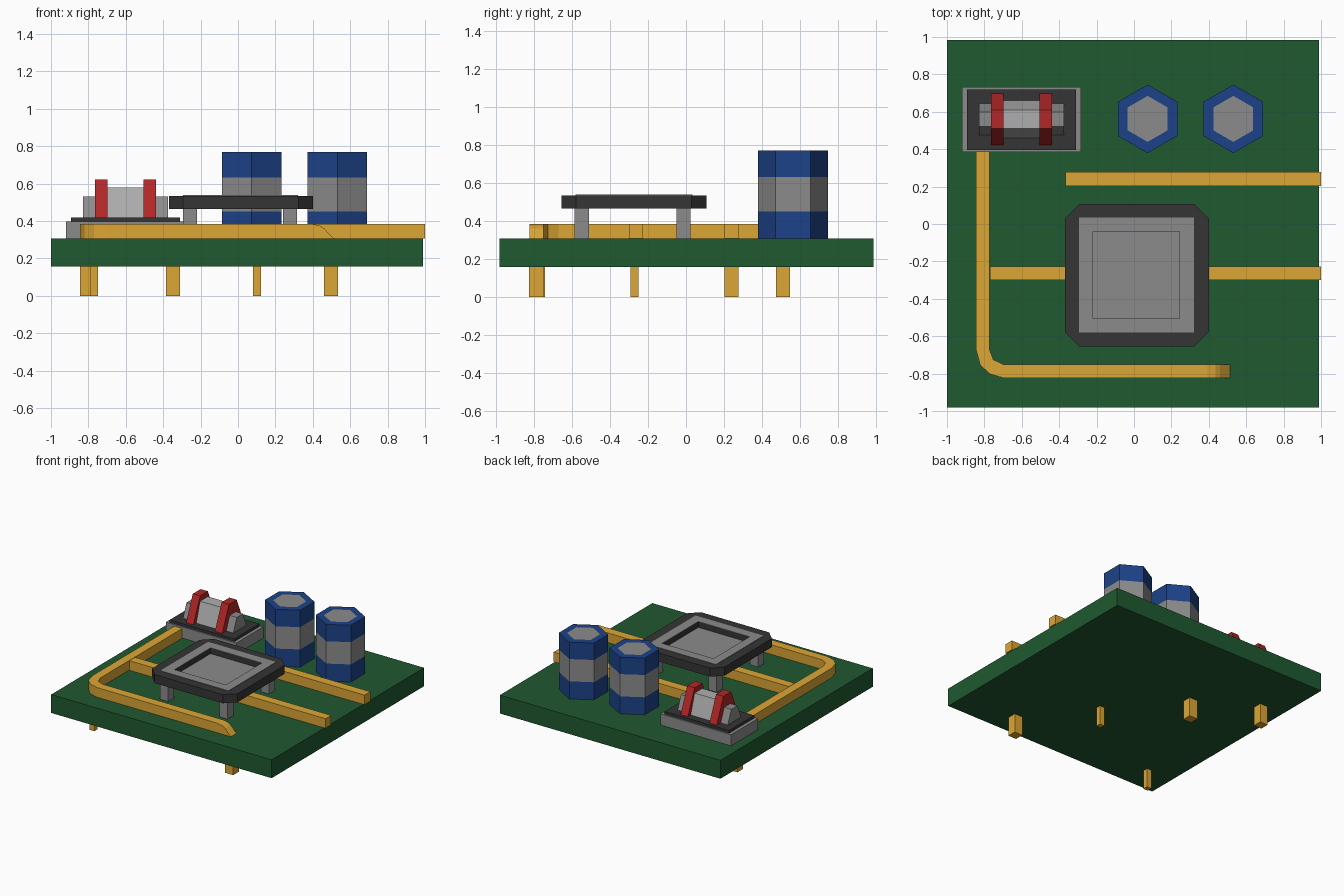
import bpy, bmesh, math

if "Cube" in bpy.data.objects:
    bpy.data.objects.remove(bpy.data.objects["Cube"])


def material(name, rgb):
    m = bpy.data.materials.new(name)
    m.diffuse_color = (*rgb, 1)
    m.use_nodes = True
    m.node_tree.nodes["Principled BSDF"].inputs["Base Color"].default_value = m.diffuse_color
    return m


GREEN = material("board green", (0.014, 0.10, 0.03))
GOLD = material("gold", (0.72, 0.38, 0.035))
DARK = material("dark plastic", (0.035, 0.035, 0.035))
BLUE = material("blue", (0.012, 0.055, 0.25))
RED = material("red", (0.45, 0.02, 0.02))
PALE = material("pale grey", (0.42, 0.42, 0.42))
GREY = material("mid grey", (0.26, 0.26, 0.26))

AXES = {"x": lambda a, b, h: (h, a, b),
        "y": lambda a, b, h: (a, h, b),
        "z": lambda a, b, h: (a, b, h)}


def prism(name, pts, h0, h1, mat, axis="z", hole=None):
    """Extrude a profile along an axis; hole is an inner loop of equal length."""
    bm = bmesh.new()
    place = AXES[axis]

    def loop(points, h):
        return [bm.verts.new(place(a, b, h)) for a, b in points]

    def bridge(u, v):
        n = len(u)
        for i in range(n):
            j = (i + 1) % n
            bm.faces.new((u[i], u[j], v[j], v[i]))

    lo, hi = loop(pts, h0), loop(pts, h1)
    bridge(lo, hi)
    if hole:
        ilo, ihi = loop(hole, h0), loop(hole, h1)
        bridge(ihi, ilo)
        bridge(hi, ihi)
        bridge(ilo, lo)
        bmesh.ops.remove_doubles(bm, verts=bm.verts, dist=1e-5)
    else:
        bm.faces.new(lo)
        bm.faces.new(hi)
    bmesh.ops.recalc_face_normals(bm, faces=bm.faces)
    mesh = bpy.data.meshes.new(name)
    bm.to_mesh(mesh)
    bm.free()
    mesh.materials.append(mat)
    ob = bpy.data.objects.new(name, mesh)
    bpy.context.collection.objects.link(ob)
    return ob


def rect(x0, x1, y0, y1):
    return [(x0, y0), (x1, y0), (x1, y1), (x0, y1)]


def hexagon(cx, cy, r):
    return [(cx + r * math.sin(i * math.pi / 3), cy + r * math.cos(i * math.pi / 3))
            for i in range(6)]


# Board
B, T, TR = 0.157, 0.307, 0.385
prism("board", rect(-1, 0.99, -0.98, 0.985), B, T, GREEN)

# Raised traces
prism("trace_back", rect(-0.365, 1, 0.203, 0.278), T, TR, GOLD)
prism("trace_middle", rect(-0.77, 1, -0.30, -0.227), T, TR, GOLD)
prism("trace_bent", [(-0.845, 0.40), (-0.845, -0.67), (-0.822, -0.755), (-0.77, -0.802),
                     (-0.70, -0.823), (0.39, -0.823), (0.39, -0.75), (-0.70, -0.75),
                     (-0.752, -0.725), (-0.773, -0.67), (-0.773, 0.40)], T, TR, GOLD)
prism("trace_ramp", [(0.39, T), (0.512, T), (0.46, 0.36), (0.435, 0.376), (0.39, TR)],
      -0.823, -0.75, GOLD, "y")

# Pins below the board
for i, (x, y, w) in enumerate([(0.497, -0.787, 0.037), (0.102, -0.27, 0.021),
                               (-0.348, 0.24, 0.037), (-0.81, 0.51, 0.036),
                               (-0.77, -0.762, 0.021)]):
    prism(f"pin_{i + 1}", rect(x - w, x + w, y - w, y + w), 0, B, GOLD)

# Raised square chip with chamfered corners and a recessed window
x0, x1, y0, y1, c = -0.37, 0.40, -0.655, 0.107, 0.077
octagon = [(x0 + c, y0), (x1 - c, y0), (x1, y0 + c), (x1, y1 - c),
           (x1 - c, y1), (x0 + c, y1), (x0, y1 - c), (x0, y0 + c)]
window = rect(-0.22, 0.243, -0.505, -0.04)
a, b, d, e = window
prism("chip_body", octagon, 0.465, 0.535, DARK, hole=[a, b, b, d, d, e, e, a])
prism("chip_frame", rect(-0.295, 0.32, -0.58, 0.035), 0.535, 0.538, GREY, hole=window)
prism("chip_window", window, 0.465, 0.49, GREY)
for x in (-0.257, 0.278):
    for y in (-0.548, -0.013):
        prism("chip_leg", rect(x - 0.037, x + 0.037, y - 0.037, y + 0.037), T, 0.465, GREY)

# Two banded hexagonal capacitors
for x in (0.073, 0.531):
    outer, inner = hexagon(x, 0.562, 0.183), hexagon(x, 0.562, 0.123)
    prism("capacitor_lower_band", outer, T, 0.45, BLUE)
    prism("capacitor_middle", outer, 0.45, 0.632, GREY)
    prism("capacitor_upper_band", outer, 0.632, 0.77, BLUE, hole=inner)
    prism("capacitor_cap", inner, 0.632, 0.77, GREY)


# Coil on its stand, built from tapered blocks lying along x
def taper(name, xa, xb, base, top, z1, mat, yc=0.56, z0=0.42):
    prism(name, [(yc - base, z0), (yc + base, z0), (yc + top, z1), (yc - top, z1)],
          xa, xb, mat, "x")


prism("coil_base", rect(-0.92, -0.283, 0.385, 0.732), T, 0.398, GREY)
prism("coil_pad", rect(-0.893, -0.31, 0.395, 0.72), 0.398, 0.42, DARK)
CX = -0.602
taper("coil_winding", CX - 0.097, CX + 0.097, 0.10, 0.05, 0.58, PALE)
for s in (-1, 1):
    inner, outer, end = CX + s * 0.097, CX + s * 0.163, CX + s * 0.227
    taper("coil_flange", inner, outer, 0.137, 0.05, 0.623, RED)
    taper("coil_end", outer, end, 0.085, 0.04, 0.53, GREY)
